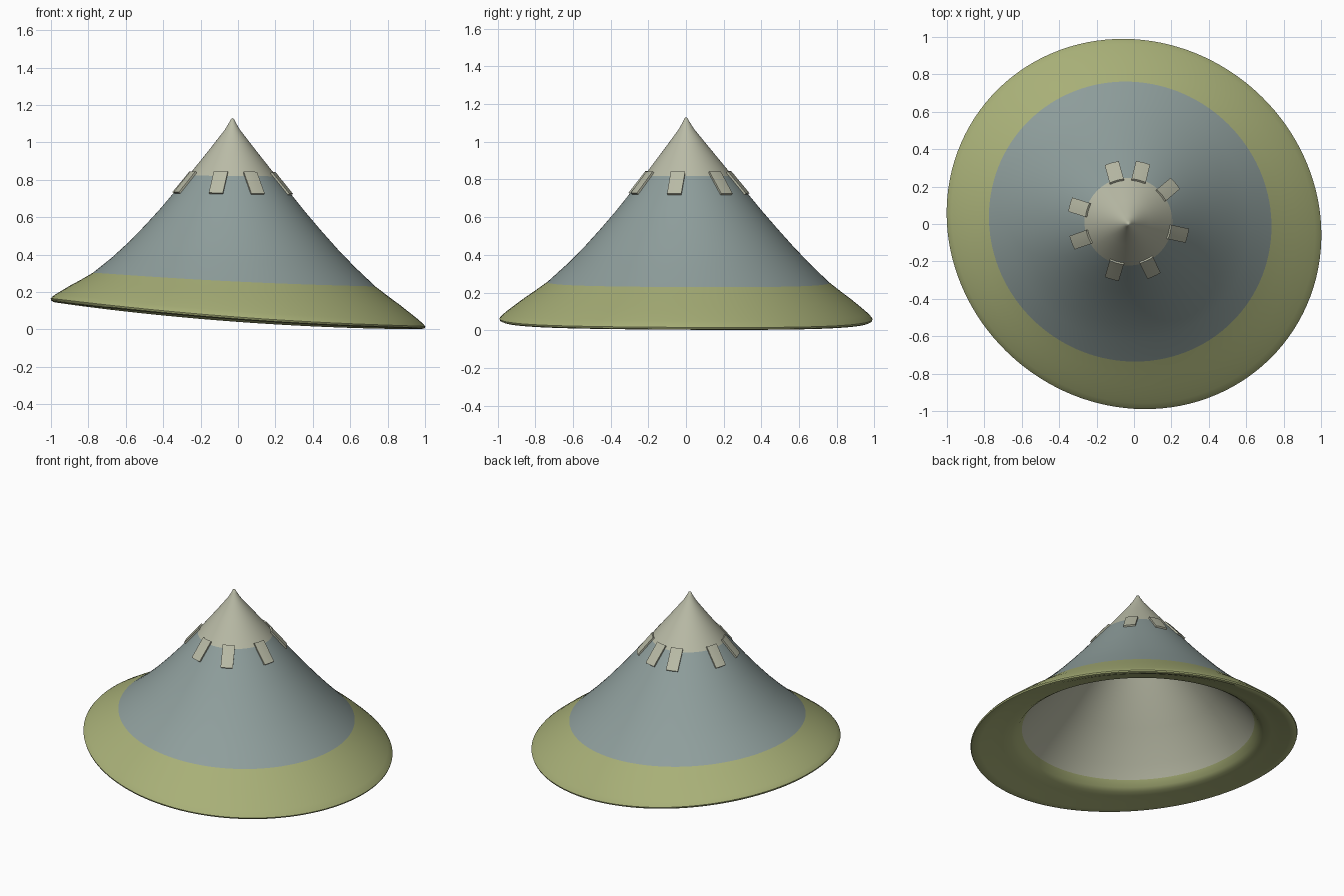
import bpy, bmesh, math
from mathutils import Vector

if "Cube" in bpy.data.objects:
    bpy.data.objects.remove(bpy.data.objects["Cube"])

N = 128  # segments round the hat


def material(name, rgb):
    m = bpy.data.materials.new(name)
    m.diffuse_color = (*rgb, 1)
    m.use_nodes = True
    m.node_tree.nodes["Principled BSDF"].inputs["Base Color"].default_value = m.diffuse_color
    return m


CREAM = material("pale cream", (0.49, 0.50, 0.385))
BLUE = material("grey blue", (0.275, 0.345, 0.335))
GREEN = material("olive green", (0.39, 0.43, 0.185))

# profiles as (radius, height), before tilting
CAP = [(0, 1.13), (0.008, 1.125), (0.018, 1.105), (0.04, 1.068), (0.12, 0.965), (0.235, 0.82)]
BODY = [(0.235, 0.82), (0.31, 0.73), (0.39, 0.632), (0.47, 0.54), (0.56, 0.441),
        (0.65, 0.35), (0.755, 0.253)]
BRIM = [(0.755, 0.253), (0.82, 0.205), (0.88, 0.162), (0.93, 0.123), (0.97, 0.091), (0.99, 0.073),
        (1.0, 0.06), (0.997, 0.051), (0.985, 0.046), (0.95, 0.055), (0.89, 0.078),
        (0.83, 0.092), (0.78, 0.105), (0.75, 0.125), (0.72, 0.165)]
LINING = [(0.72, 0.165), (0.66, 0.25), (0.5, 0.43), (0.35, 0.60), (0.2, 0.79), (0, 1.05)]


def warp(r, a, z):
    """Place a profile point: slightly oval plan, leaning rim, shifted peak."""
    k = r * (1 - 0.03 * r * r * math.sin(2 * a))
    x = k * math.cos(a)
    y = k * math.sin(a) * (1 - 0.012 * r)
    z += -0.075 * x * r ** 1.5 + 0.03 * x * x * r - 0.006 * y * r
    return Vector((x - 0.03 * (1 - r ** 4), y + 0.07 * r * (1 - r), z))


def finish(name, bm, mat):
    me = bpy.data.meshes.new(name)
    bm.to_mesh(me)
    bm.free()
    me.materials.append(mat)
    ob = bpy.data.objects.new(name, me)
    bpy.context.collection.objects.link(ob)
    bpy.ops.object.select_all(action='DESELECT')
    bpy.context.view_layer.objects.active = ob
    ob.select_set(True)
    bpy.ops.object.shade_smooth_by_angle(angle=math.radians(40))
    return ob


def revolve(name, profile, mat):
    bm = bmesh.new()
    rings = []
    for r, z in profile:
        n = 1 if r == 0 else N
        rings.append([bm.verts.new(warp(r, 2 * math.pi * i / N, z)) for i in range(n)])
    for p, q in zip(rings, rings[1:]):
        for i in range(N):
            j = (i + 1) % N
            if len(p) == 1:
                bm.faces.new((p[0], q[i], q[j]))
            elif len(q) == 1:
                bm.faces.new((p[i], q[0], p[j]))
            else:
                bm.faces.new((p[i], q[i], q[j], p[j]))
    return finish(name, bm, mat)


revolve("peak_cap", CAP, CREAM)
revolve("cone_body", BODY, BLUE)
revolve("brim", BRIM, GREEN)
revolve("inner_lining", LINING, CREAM)


def height(r):
    """Height of the outer cone at radius r."""
    pts = CAP + BODY[1:]
    for (r0, z0), (r1, z1) in zip(pts, pts[1:]):
        if r0 <= r <= r1:
            return z0 + (z1 - z0) * (r - r0) / (r1 - r0)


# raised tabs hanging from the cap edge
bm = bmesh.new()
ROWS, COLS = 4, 4
for deg in (106, 76, 39, -14, -65, -106, 201, 164):
    a0 = math.radians(deg)
    layers = []
    for lift in (-0.004, 0.011):
        grid = []
        for i in range(ROWS + 1):
            r = 0.222 + 0.095 * i / ROWS
            row = []
            for j in range(COLS + 1):
                a = a0 + (j / COLS - 0.5) * 0.076 / r
                out = Vector((0.77 * math.cos(a), 0.77 * math.sin(a), 0.64))
                row.append(bm.verts.new(warp(r, a, height(r)) + out * lift))
            grid.append(row)
        layers.append(grid)
    low, top = layers
    for i in range(ROWS):
        for j in range(COLS):
            for g in (low, top):
                bm.faces.new((g[i][j], g[i + 1][j], g[i + 1][j + 1], g[i][j + 1]))
    edge = ([(0, j) for j in range(COLS)] + [(i, COLS) for i in range(ROWS)]
            + [(ROWS, j) for j in range(COLS, 0, -1)] + [(i, 0) for i in range(ROWS, 0, -1)])
    for (i, j), (k, l) in zip(edge, edge[1:] + edge[:1]):
        bm.faces.new((low[i][j], low[k][l], top[k][l], top[i][j]))
bmesh.ops.recalc_face_normals(bm, faces=bm.faces)
finish("cap_tabs", bm, CREAM)
